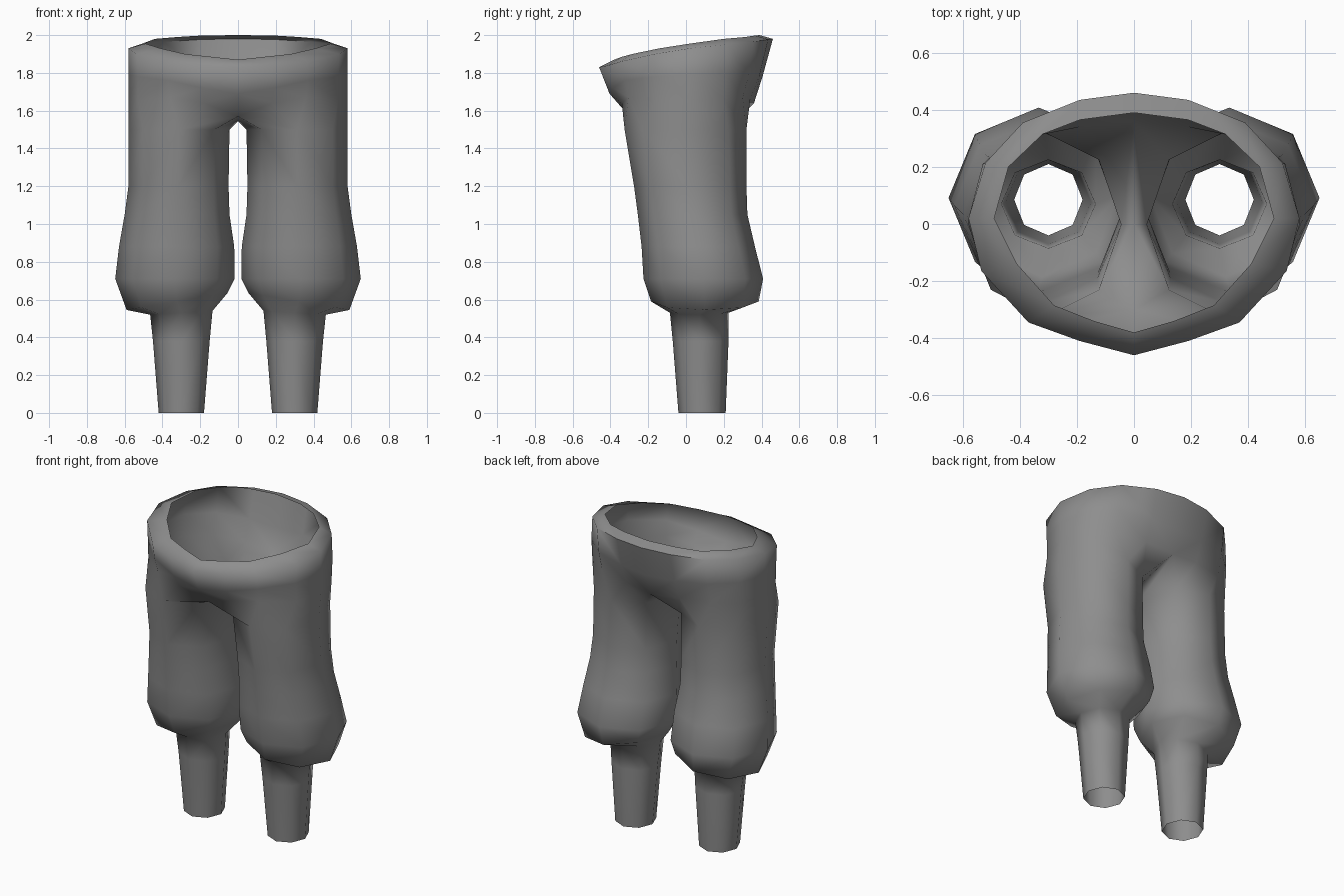
import bpy, bmesh, math

if "Cube" in bpy.data.objects:
    bpy.data.objects.remove(bpy.data.objects["Cube"])

# Cloth colour
cloth = bpy.data.materials.new("grey cloth")
cloth.use_nodes = True
grey = (0.27, 0.27, 0.27, 1)
cloth.diffuse_color = grey
cloth.node_tree.nodes["Principled BSDF"].inputs["Base Color"].default_value = grey

# Left half of the waist, front centre to back centre: opening, rim, belly, hip
WAIST = [
    [(0, -.38, 1.87), (.14, -.34, 1.885), (.28, -.285, 1.90), (.41, -.14, 1.93), (.49, .02, 1.955),
     (.44, .2, 1.98), (.32, .315, 1.99), (.19, .365, 1.998), (0, .39, 2.0)],
    [(0, -.46, 1.83), (.19, -.41, 1.84), (.37, -.345, 1.86), (.535, -.165, 1.90), (.58, .02, 1.93),
     (.52, .215, 1.95), (.39, .355, 1.965), (.19, .435, 1.977), (0, .46, 1.98)],
    [(0, -.405, 1.69), (.19, -.385, 1.72), (.37, -.325, 1.76), (.53, -.165, 1.78), (.58, .02, 1.79),
     (.53, .21, 1.80), (.39, .335, 1.80), (.19, .39, 1.79), (0, .405, 1.78)],
    [(0, -.30, 1.57), (.18, -.34, 1.64), (.36, -.305, 1.67), (.53, -.16, 1.66), (.58, .02, 1.66),
     (.53, .2, 1.66), (.39, .30, 1.67), (.19, .34, 1.66), (0, .36, 1.64)],
]
CROTCH = (0, 0, 1.545)

# Leg rings: height, inner x, outer x, front y, back y, rise towards the inside
LEG = [
    (1.50, .045, .58, -.325, .32, 0),
    (1.20, .05, .58, -.275, .32, 0),
    (1.05, .045, .60, -.255, .325, 0),
    (.88, .02, .63, -.235, .365, 0),
    (.71, .018, .65, -.225, .408, 0),
    (.59, .055, .59, -.185, .385, .045),
    (.53, .135, .465, -.085, .225, .01),
    (.38, .15, .45, -.07, .225, 0),
    (.01, .18, .42, -.04, .21, 0),
]
# Leg corner that each hip point joins
JOIN = [7, 0, 0, 1, 2, 3, 4, 4, 5, 6]

bm = bmesh.new()


def octagon(z, x0, x1, y0, y1, rise):
    ring = []
    for i in range(8):
        a = i * math.pi / 4
        ring.append(bm.verts.new(((x0 + x1) / 2 + (x1 - x0) / 2 * math.sin(a),
                                  (y0 + y1) / 2 - (y1 - y0) / 2 * math.cos(a),
                                  z - rise * math.sin(a))))
    return ring


def face(*verts):
    bm.faces.new(list(dict.fromkeys(verts)))


# Waist band
waist = [[bm.verts.new(p) for p in row] for row in WAIST]
for upper, lower in zip(waist, waist[1:]):
    for i in range(8):
        face(upper[i], lower[i], lower[i + 1], upper[i + 1])

# Leg tube down to the open ankle
legs = [octagon(*r) for r in LEG]
for upper, lower in zip(legs, legs[1:]):
    for i in range(8):
        j = (i + 1) % 8
        face(upper[i], lower[i], lower[j], upper[j])

# Hip and crotch join
hip = waist[-1] + [bm.verts.new(CROTCH)]
for i in range(10):
    j = (i + 1) % 10
    face(hip[i], legs[0][JOIN[i]], legs[0][JOIN[j]], hip[j])

# Ground the hem
for v in legs[-1]:
    v.co.z = 0

# Mirrored half, welded down the middle
geom = bm.verts[:] + bm.edges[:] + bm.faces[:]
copy = bmesh.ops.duplicate(bm, geom=geom)["geom"]
for v in copy:
    if isinstance(v, bmesh.types.BMVert):
        v.co.x = -v.co.x
bmesh.ops.reverse_faces(bm, faces=[f for f in copy if isinstance(f, bmesh.types.BMFace)])
bmesh.ops.remove_doubles(bm, verts=bm.verts[:], dist=0.001)

mesh = bpy.data.meshes.new("trousers")
bm.to_mesh(mesh)
bm.free()
mesh.materials.append(cloth)
trousers = bpy.data.objects.new("trousers", mesh)
bpy.context.collection.objects.link(trousers)

# Smooth cloth
bpy.context.view_layer.objects.active = trousers
trousers.select_set(True)
bpy.ops.object.shade_smooth_by_angle(angle=math.radians(80))
